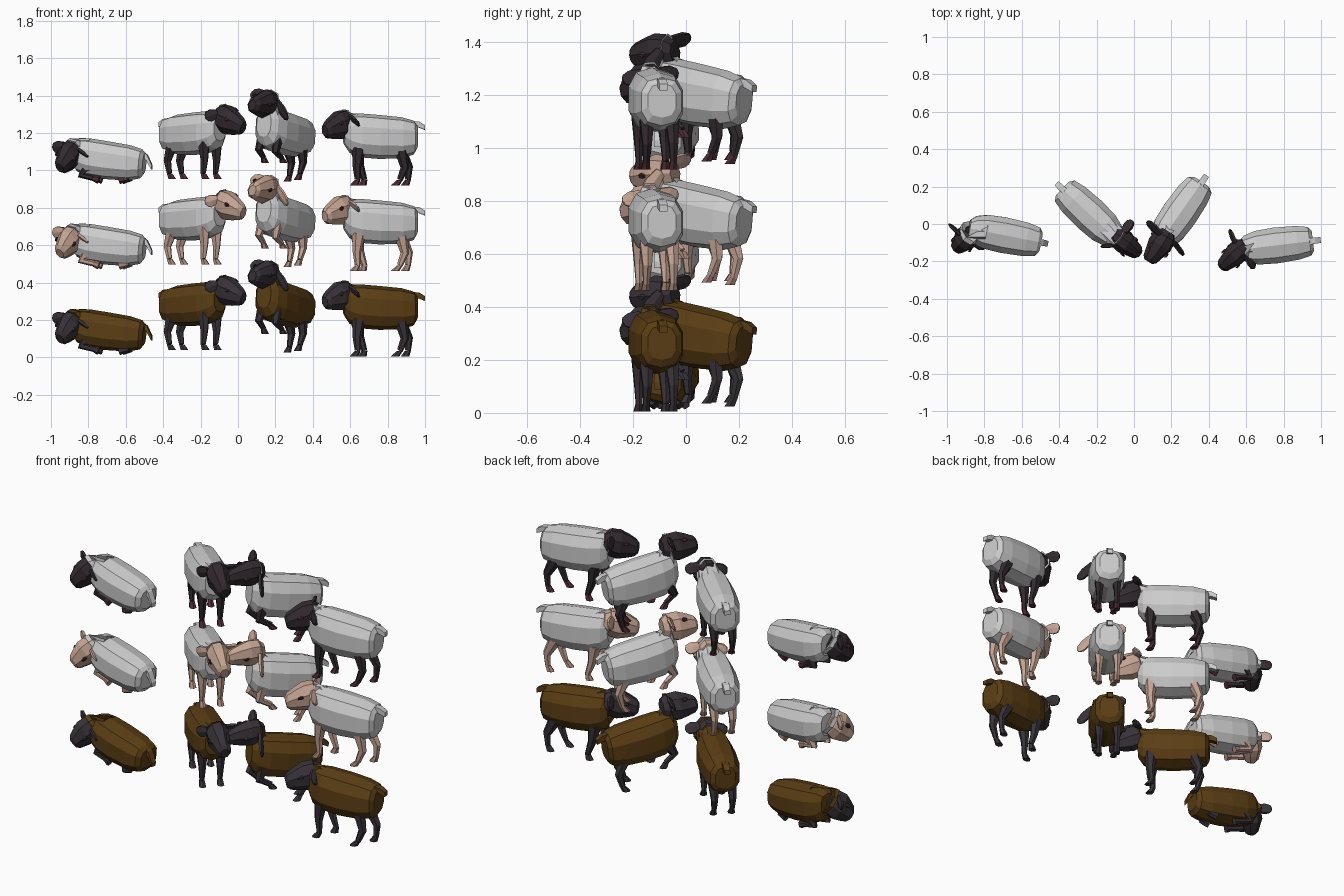
import bpy, bmesh, math
from mathutils import Vector, Matrix

if "Cube" in bpy.data.objects:
    bpy.data.objects.remove(bpy.data.objects["Cube"])

V = Vector
Z = V((0, 0, 1))
ROW = 0.457


def material(name, rgb):
    m = bpy.data.materials.new(name)
    m.diffuse_color = (*rgb, 1)
    m.use_nodes = True
    m.node_tree.nodes["Principled BSDF"].inputs["Base Color"].default_value = m.diffuse_color
    return m


def loft(name, rings, sides, mat, square=1.0):
    """Skin a closed tube through rings of (centre, side vector, up vector)."""
    bm = bmesh.new()
    loops = []
    for c, a, b in rings:
        loop = []
        for i in range(sides):
            t = math.tau * (i + 0.5) / sides
            co, si = math.cos(t), math.sin(t)
            u = math.copysign(abs(co) ** square, co)
            w = math.copysign(abs(si) ** square, si)
            loop.append(bm.verts.new(c + a * u + b * w))
        loops.append(loop)
    for p, q in zip(loops, loops[1:]):
        for i in range(sides):
            j = (i + 1) % sides
            bm.faces.new((p[i], p[j], q[j], q[i]))
    bm.faces.new(loops[0])
    bm.faces.new(loops[-1])
    bmesh.ops.recalc_face_normals(bm, faces=bm.faces)
    me = bpy.data.meshes.new(name)
    bm.to_mesh(me)
    bm.free()
    ob = bpy.data.objects.new(name, me)
    bpy.context.collection.objects.link(ob)
    if mat:
        me.materials.append(mat)


# Body profile: forward position, half width, bottom, top (standing height)
BODY = [(-.203, .055, .2, .33), (-.185, .08, .17, .352), (-.12, .094, .15, .37),
        (0, .1, .147, .382), (.1, .094, .155, .39), (.16, .076, .18, .388),
        (.19, .048, .225, .365)]
# Head profile: fraction along the head, half width, half height
HEAD = [(-.25, .035, .045), (.0, .06, .073), (.35, .064, .08), (.7, .05, .065),
        (1, .04, .048), (1.12, .024, .03)]

# Leg paths: (forward, height) for shoulder, knee, ankle, hoof
FRONT = [(.115, .2), (.12, .1), (.112, .03), (.13, 0)]
REAR = [(-.11, .2), (-.15, .095), (-.135, .03), (-.115, 0)]
STAND = [FRONT, FRONT, REAR, REAR]
STRIDE = [[(a + d * (.2 - b) / .2, b) for a, b in p]
          for p, d in ((FRONT, -.045), (FRONT, .012), (REAR, -.03), (REAR, .035))]
REARING = [[(.12, .24), (.165, .17), (.12, .13), (.105, .1)],
           [(.12, .24), (.145, .16), (.085, .125), (.07, .1)],
           [(-.1, .2), (-.14, .1), (-.12, .03), (-.1, 0)],
           [(-.1, .2), (-.11, .1), (-.08, .04), (-.06, .01)]]
FOLD_F = [(.1, .1), (.135, .06), (.07, .045), (.04, .035)]
FOLD_R = [(-.13, .1), (-.04, .06), (-.12, .045), (-.07, .035)]
LYING = [FOLD_F, FOLD_F, FOLD_R, FOLD_R]

# Pose: centre, leg lift, body drop, body height scale, yaw, pitch, legs,
#       head base, head tip, the two ear tips, tail drop
POSES = {
    "lying": ((-.695, -.06), 0, -.088, .86, 169, 5, LYING,
              (-.885, -.06, .185), (-.947, -.13, .115),
              (-.99, .0, .205), (-.795, -.115, .15), .09),
    "turned": ((-.235, .05), .04, .025, .97, -43, 0, STAND,
               (-.085, -.07, .37), (.018, -.153, .33),
               (-.012, .02, .39), (-.175, -.12, .37), .02),
    "rearing": ((.245, .055), .025, .02, 1, 235, 6, REARING,
                (.165, -.07, .445), (.09, -.19, .445),
                (.07, .015, .495), (.265, -.16, .36), .02),
    "standing": ((.755, -.115), .005, 0, 1, 187, 0, STRIDE,
                 (.575, -.13, .34), (.475, -.223, .31),
                 (.51, -.03, .36), (.645, -.235, .335), .02),
}


def sheep(tag, pose, dz, wool, skin, hoof, eye):
    (cx, cy), lift, drop, hs, yaw, pitch, legs, hb, ht, e1, e2, td = pose
    turn = Matrix.Rotation(math.radians(yaw), 3, 'Z')
    tilt = turn @ Matrix.Rotation(math.radians(-pitch), 3, 'Y')
    base = V((cx, cy, dz))
    mid = V((0, 0, .27))

    def body_pt(s, y, z):
        return base + tilt @ (V((s, y, z * hs)) - mid) + mid + Z * drop

    # Woolly body
    loft(tag + "_body", [(body_pt(s, 0, (lo + hi) / 2), tilt @ V((0, w, 0)),
                          tilt @ V((0, 0, (hi - lo) / 2 * hs)))
                         for s, w, lo, hi in BODY], 10, wool, .8)
    # Tail
    side, up = tilt @ V((0, .024, 0)), tilt @ V((0, 0, .022))
    loft(tag + "_tail", [(body_pt(-.17, 0, .335), side, up),
                         (body_pt(-.215, 0, .338 - td * .4), side, up),
                         (body_pt(-.245, 0, .335 - td), side * .9, up * .8)],
         4, wool)

    # Head frame follows the ear line, so the head can roll
    hb, ht, e1, e2 = (V(p) + Z * dz for p in (hb, ht, e1, e2))
    f = (ht - hb).normalized()
    s = (e1 - e2)
    s = (s - f * s.dot(f)).normalized()
    u = f.cross(s)
    if u.z < 0:
        u = -u
    # Neck wool and collar
    loft(tag + "_neck", [(body_pt(.1, 0, .31), tilt @ V((0, .075, 0)), tilt @ V((0, 0, .075))),
                         (body_pt(.165, 0, .325).lerp(hb, .35), s * .066, u * .075),
                         (hb - f * .008, s * .064, u * .076)], 8, wool)
    # Head
    loft(tag + "_head", [(hb.lerp(ht, k) - u * (.01 * k), s * w, u * h)
                         for k, w, h in HEAD], 8, skin)
    # Ears and eyes
    for sg, tip in ((1, e1), (-1, e2)):
        root = hb + s * (sg * .045) + u * .03
        d = tip - root
        across = (f - d * (f.dot(d) / d.length_squared)).normalized()
        thick = across.cross(d.normalized())
        across = (across * .5 + thick * .86)
        thick = across.cross(d.normalized())
        loft(tag + "_ear", [(root, across * .022, thick * .013),
                            (root + d * .5, across * .036, thick * .013),
                            (root + d * .85, across * .03, thick * .01),
                            (tip, across * .012, thick * .005)], 6, skin)
        ec = hb.lerp(ht, .55) + s * (sg * .053) + u * .02
        loft(tag + "_eye", [(ec, f * .018, u * .012),
                            (ec + s * (sg * .008), f * .012, u * .008)], 6, eye)

    # Legs with hooves
    for i, path in enumerate(legs):
        y = .048 if i % 2 else -.048
        pts = [base + turn @ V((a, y, b)) + Z * lift for a, b in path]
        fw, sd = turn @ V((1, 0, 0)), turn @ V((0, 1, 0))
        rings = []
        for k, r in enumerate((.038, .023, .016)):
            d = (pts[k + 1] - pts[max(k - 1, 0)]).normalized()
            n = sd.cross(d).normalized()
            rings.append((pts[k], sd * r * .85, n * r))
        loft(tag + "_leg", rings, 6, skin)
        d = (pts[3] - pts[2]).normalized()
        n = sd.cross(d).normalized()
        if abs(d.z) > .5:
            n = fw
        loft(tag + "_hoof", [(pts[2], sd * .014, n * .016),
                             (pts[3], sd * .02, n * .023)], 6, hoof)


brown = material("brown_wool", (.105, .048, .007))
dark = material("dark_skin", (.04, .032, .04))
black = material("black_skin", (.032, .023, .028))
pink = material("pink_skin", (.56, .37, .29))
red = material("dark_red_hoof", (.08, .025, .035))
tan = material("tan_hoof", (.4, .24, .19))
eyes = material("eye", (.04, .02, .02))

# Three colour rows, four poses each
ROWS = [("brown", brown, dark, dark, dark), ("pale", None, pink, tan, eyes),
        ("black_faced", None, black, red, red)]
for r, (name, wool, skin, hoof, eye) in enumerate(ROWS):
    for pname, pose in POSES.items():
        sheep(f"{name}_{pname}", pose, r * ROW, wool, skin, hoof, eye)
